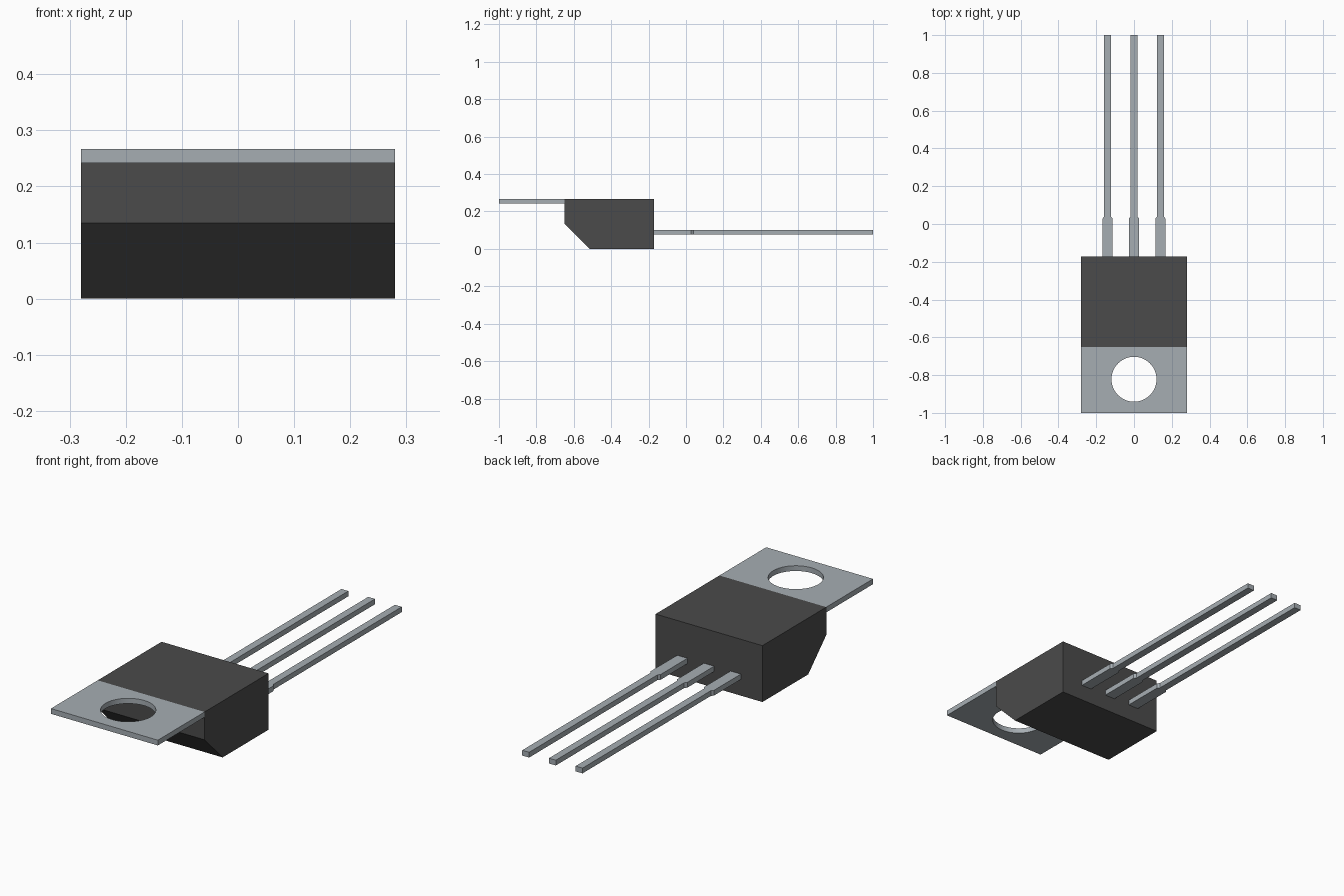
import bpy, bmesh, math
from mathutils import Vector

cube = bpy.data.objects.get("Cube")
if cube:
    bpy.data.objects.remove(cube, do_unlink=True)


def make_material(name, rgb, roughness):
    mat = bpy.data.materials.new(name)
    mat.use_nodes = True
    colour = (*rgb, 1.0)
    mat.diffuse_color = colour
    bsdf = mat.node_tree.nodes["Principled BSDF"]
    bsdf.inputs["Base Color"].default_value = colour
    bsdf.inputs["Roughness"].default_value = roughness
    return mat


black = make_material("black plastic", (0.07, 0.07, 0.07), 0.6)
metal = make_material("grey metal", (0.38, 0.42, 0.45), 0.5)


def extrude_loops(name, loops, depth, mat):
    """Fill closed 3D outlines (later ones are holes) and extrude by depth."""
    bm = bmesh.new()
    edges = []
    for loop in loops:
        verts = [bm.verts.new(p) for p in loop]
        edges += [bm.edges.new((v, verts[i - 1])) for i, v in enumerate(verts)]
    bmesh.ops.triangle_fill(bm, edges=edges, use_beauty=True)
    ext = bmesh.ops.extrude_face_region(bm, geom=bm.faces[:], use_keep_orig=True)
    moved = [g for g in ext["geom"] if isinstance(g, bmesh.types.BMVert)]
    bmesh.ops.translate(bm, verts=moved, vec=Vector(depth))
    bmesh.ops.recalc_face_normals(bm, faces=bm.faces[:])
    mesh = bpy.data.meshes.new(name)
    bm.to_mesh(mesh)
    bm.free()
    mesh.materials.append(mat)
    obj = bpy.data.objects.new(name, mesh)
    bpy.context.collection.objects.link(obj)
    return obj


HALF_W, TOP = 0.28, 0.267

# Moulded body: side profile with a chamfered lower front edge
side = [(-0.65, TOP), (-0.172, TOP), (-0.172, 0), (-0.515, 0), (-0.65, 0.135)]
extrude_loops("body", [[(-HALF_W, y, z) for y, z in side]], (2 * HALF_W, 0, 0), black)

# Mounting tab with a round hole
tab_z, hole_y, hole_r, sides = 0.242, -0.822, 0.119, 48
outline = [(-HALF_W, -1, tab_z), (HALF_W, -1, tab_z),
           (HALF_W, -0.65, tab_z), (-HALF_W, -0.65, tab_z)]
angles = [math.tau * i / sides for i in range(sides)]
hole = [(hole_r * math.cos(a), hole_y + hole_r * math.sin(a), tab_z) for a in angles]
tab = extrude_loops("mounting_tab", [outline, hole], (0, 0, TOP - tab_z), metal)
bpy.context.view_layer.objects.active = tab
tab.select_set(True)
bpy.ops.object.shade_smooth_by_angle(angle=math.radians(30))
tab.select_set(False)

# Three leads: wide shoulder stepping down to a narrow pin
half = [(0.027, -0.18), (0.027, 0.028), (0.018, 0.04), (0.018, 1.0)]
lead_shape = half + [(-x, y) for x, y in reversed(half)]
for label, cx in (("right", -0.14), ("middle", 0.0), ("left", 0.14)):
    extrude_loops(label + "_lead", [[(cx + x, y, 0.077) for x, y in lead_shape]],
                  (0, 0, 0.025), metal)
